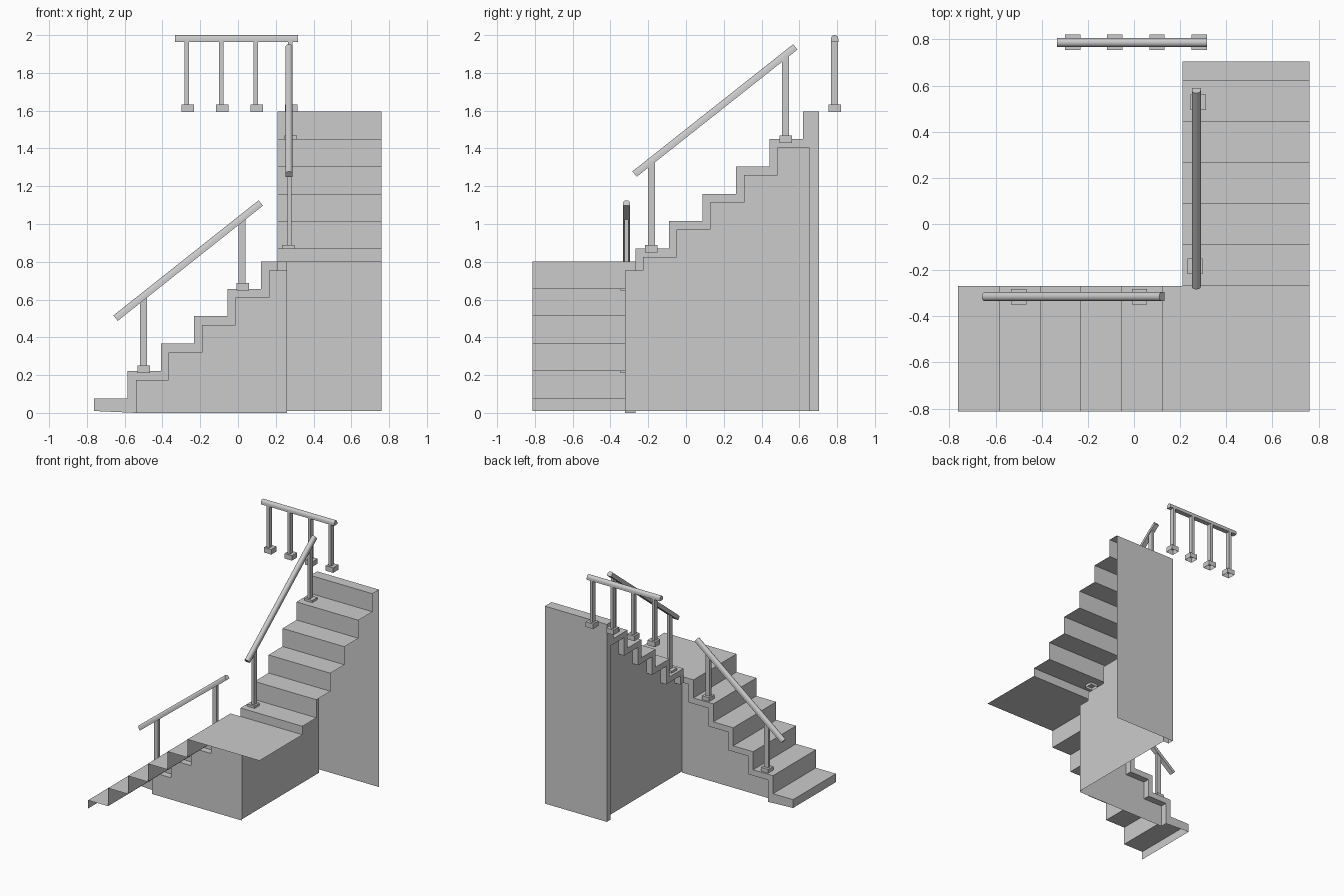
import bpy, bmesh, math
from mathutils import Vector, Matrix

if "Cube" in bpy.data.objects:
    bpy.data.objects.remove(bpy.data.objects["Cube"])

RISE = 0.145
LOWER = lambda u, y, z: (u, y, z)      # profile runs along x
UPPER = lambda u, x, z: (x, u, z)      # profile runs along y


def finish(bm, name, smooth=False):
    bmesh.ops.remove_doubles(bm, verts=bm.verts, dist=0.0005)
    me = bpy.data.meshes.new(name)
    bm.to_mesh(me)
    bm.free()
    ob = bpy.data.objects.new(name, me)
    bpy.context.collection.objects.link(ob)
    if smooth:
        bpy.context.view_layer.objects.active = ob
        ob.select_set(True)
        bpy.ops.object.shade_smooth_by_angle(angle=math.radians(40))
        ob.select_set(False)
    return ob


def sweep(bm, prof, a, b, place):
    """Sheet made by sweeping a stepped profile from a to b."""
    rows = [[bm.verts.new(place(u, s, z)) for u, z in prof] for s in (a, b)]
    for i in range(len(prof) - 1):
        bm.faces.new((rows[0][i], rows[0][i + 1], rows[1][i + 1], rows[1][i]))


def panel(bm, prof, s, place):
    bm.faces.new([bm.verts.new(place(u, s, z)) for u, z in prof])


def steps(u, z, n, going):
    """n risers and treads; starts on top of a tread edge at (u, z)."""
    pts = []
    for i in range(n):
        pts += [(u + i * going, z + i * RISE), (u + i * going, z + (i + 1) * RISE)]
    return pts


# Stepped profiles: outer is the walking surface, inner is the underside of the edge band
low_out = [(-0.763, 0.01), (-0.763, 0.077)] + steps(-0.585, 0.077, 5, 0.1765)
low_in = [(-0.54, 0.0)] + [(-0.54, 0.175)] + steps(-0.368, 0.175, 4, 0.1777)
up_out = [(-0.268, 0.80), (-0.268, 0.87)] + steps(-0.09, 0.87, 5, 0.1775)
up_in = [(-0.228, 0.755), (-0.228, 0.825)] + steps(-0.05, 0.825, 4, 0.1783)

# Lower flight with landing
bm = bmesh.new()
sweep(bm, low_out + [(0.76, 0.802)], -0.813, -0.268, LOWER)
panel(bm, low_out + [(0.21, 0.802), (0.21, 0.755)] + low_in[::-1], -0.268, LOWER)
sweep(bm, low_in + [(0.26, 0.755)], -0.268, -0.322, LOWER)
finish(bm, "lower_flight_and_landing")

# Upper flight with back panel
bm = bmesh.new()
top = [(0.705, 1.595), (0.705, 0.01)]
foot = [(0.655, 1.405), (0.655, 0.01)]
sweep(bm, up_out + top, 0.76, 0.21, UPPER)
panel(bm, up_out + top + foot[::-1] + up_in[::-1] + [(-0.268, 0.755)], 0.21, UPPER)
sweep(bm, [(-0.268, 0.755)] + up_in + foot, 0.21, 0.26, UPPER)
finish(bm, "upper_flight")

# Recessed walls under the flights
bm = bmesh.new()
panel(bm, low_in + [(0.26, 0.755), (0.26, 0.0)], -0.322, LOWER)
finish(bm, "lower_wall")
bm = bmesh.new()
panel(bm, [(-0.322, 0.01), (-0.322, 0.755)] + up_in + foot, 0.26, UPPER)
finish(bm, "upper_wall")


def handrail(name, start, end):
    """Flat-bottomed, round-topped rail; start and end lie on its underside."""
    start, end = Vector(start), Vector(end)
    d = (end - start).normalized()
    side = d.cross(Vector((0, 0, 1))).normalized()
    up = side.cross(d)
    r, flat = 0.0195, 0.017
    prof = [(r, 0)] + [(r * math.cos(t * math.pi / 8), flat + r * math.sin(t * math.pi / 8))
                       for t in range(9)] + [(-r, 0)]
    bm = bmesh.new()
    rings = [[bm.verts.new(p + side * a + up * b) for a, b in prof] for p in (start, end)]
    n = len(prof)
    for i in range(n):
        j = (i + 1) % n
        bm.faces.new((rings[0][i], rings[0][j], rings[1][j], rings[1][i]))
    bm.faces.new(rings[0])
    bm.faces.new(rings[1])
    bmesh.ops.recalc_face_normals(bm, faces=bm.faces)
    finish(bm, name, smooth=True)


def open_box(name, centre, size, z0, z1, slope=(0, 0)):
    """Box without a bottom; its top can tilt along x or y to meet a rail."""
    bm = bmesh.new()
    m = Matrix.Translation((centre[0], centre[1], (z0 + z1) / 2)) @ Matrix.Diagonal(
        (size[0], size[1], z1 - z0, 1))
    bmesh.ops.create_cube(bm, size=1, matrix=m)
    bm.normal_update()
    bmesh.ops.delete(bm, geom=[f for f in bm.faces if f.normal.z < -0.5], context='FACES_ONLY')
    for v in bm.verts:
        if v.co.z > (z0 + z1) / 2:
            v.co.z += (v.co.x - centre[0]) * slope[0] + (v.co.y - centre[1]) * slope[1]
    finish(bm, name)


def post(name, base, shaft, size, z0, z1, slope=(0, 0)):
    open_box(name + "_base", base, (0.066, 0.066), z0, z0 + 0.04, slope=(0, 0))
    open_box(name + "_shaft", shaft, size, z0 + 0.04, z1, slope)


# Lower rail
handrail("lower_handrail", (-0.637, -0.315, 0.487), (0.132, -0.315, 1.097))
for i, (bx, x, z) in enumerate([(-0.5, -0.5, 0.212), (0.024, 0.021, 0.647)]):
    top_z = 0.487 + (x + 0.637) * 0.793 + 0.004
    post(f"lower_post_{i + 1}", (bx, -0.315), (x, -0.315), (0.037, 0.022), z, top_z, (0.793, 0))

# Upper rail
handrail("upper_handrail", (0.27, -0.261, 1.25), (0.27, 0.59, 1.923))
for i, (bx, y, z) in enumerate([(0.265, -0.183, 0.848), (0.279, 0.528, 1.428)]):
    top_z = 1.25 + (y + 0.261) * 0.791 + 0.004
    post(f"upper_post_{i + 1}", (bx, y), (0.272, y), (0.022, 0.037), z, top_z, (0, 0.791))

# Top level rail
handrail("top_handrail", (-0.333, 0.787, 1.964), (0.317, 0.787, 1.964))
for i in range(4):
    x = -0.266 + i * 0.183
    post(f"top_post_{i + 1}", (x, 0.788), (x - 0.006, 0.787), (0.023, 0.037), 1.592, 1.968)
